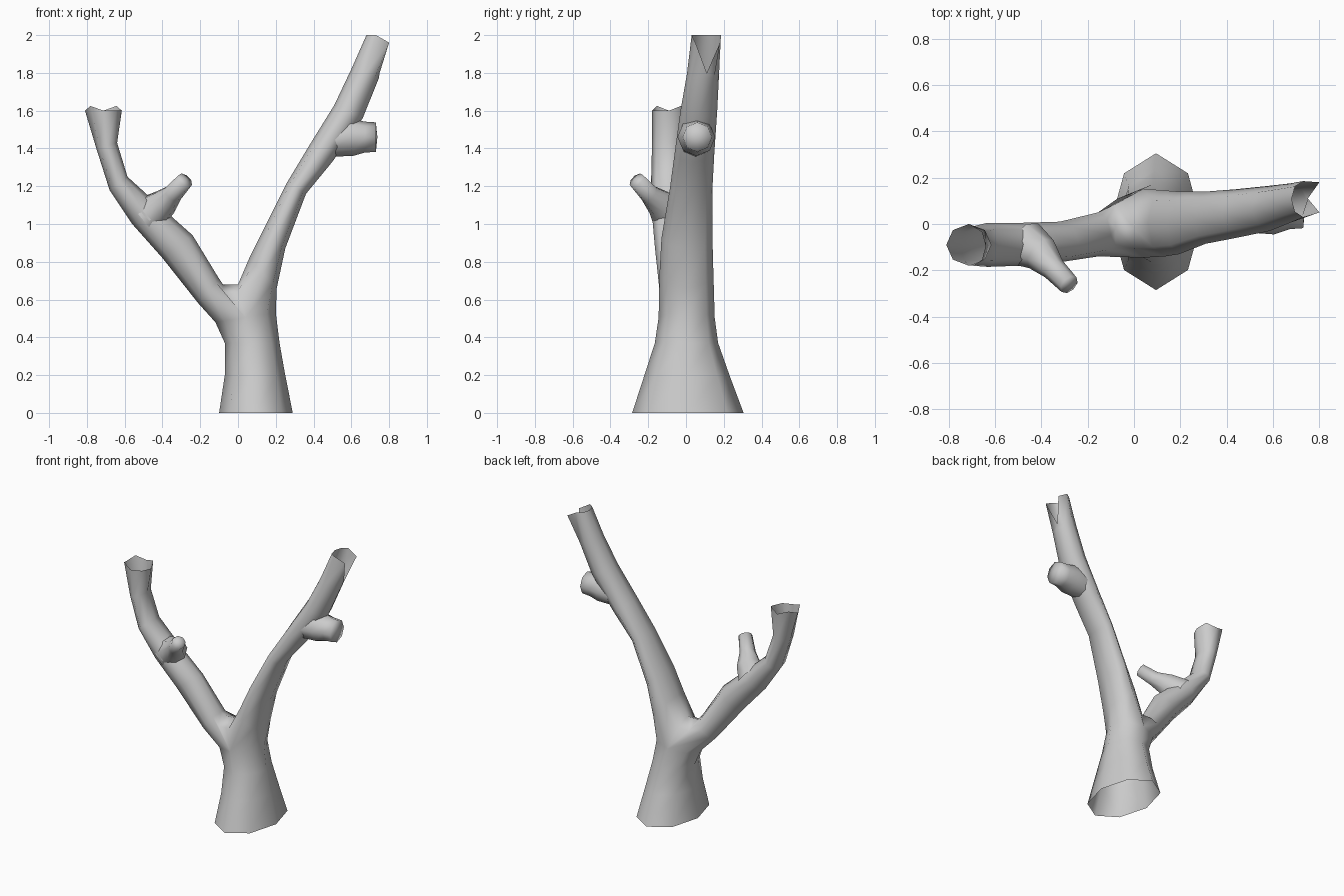
import bpy, bmesh, math
from mathutils import Vector

cube = bpy.data.objects.get("Cube")
if cube:
    bpy.data.objects.remove(cube)

SIDES = 8
bark = bpy.data.materials.new("grey bark")
bark.use_nodes = True
GREY = (0.6, 0.6, 0.6, 1)
bark.diffuse_color = GREY
bark.node_tree.nodes["Principled BSDF"].inputs["Base Color"].default_value = GREY


def finish(bm, name):
    bmesh.ops.recalc_face_normals(bm, faces=bm.faces)
    mesh = bpy.data.meshes.new(name)
    bm.to_mesh(mesh)
    bm.free()
    mesh.materials.append(bark)
    mesh.shade_smooth()
    obj = bpy.data.objects.new(name, mesh)
    bpy.context.collection.objects.link(obj)
    return obj


def ring(bm, xl, zl, xr, zr, y0, y1):
    """Tilted oval ring given by its left and right edge and its depth range."""
    mid = Vector(((xl + xr) / 2, (y0 + y1) / 2, (zl + zr) / 2))
    across = Vector(((xr - xl) / 2, 0, (zr - zl) / 2))
    deep = Vector((0, (y1 - y0) / 2, 0))
    angles = [math.tau * i / SIDES for i in range(SIDES)]
    return [bm.verts.new(mid + across * math.cos(a) + deep * math.sin(a)) for a in angles]


def bridge(bm, a, b):
    for i in range(SIDES):
        j = (i + 1) % SIDES
        bm.faces.new((a[i], a[j], b[j], b[i]))


def grow(bm, loop, rows):
    for row in rows:
        new = ring(bm, *row)
        if loop:
            bridge(bm, loop, new)
        loop = new
    return loop


def stub(name, path, radii):
    """Short tapering side shoot with a closed, slightly domed end."""
    bm = bmesh.new()
    pts = [Vector(p) for p in path]
    loop = None
    for i, (p, r) in enumerate(zip(pts, radii)):
        d = (pts[min(i + 1, len(pts) - 1)] - pts[max(i - 1, 0)]).normalized()
        side = d.cross(Vector((0, 0, 1))).normalized()
        up = side.cross(d)
        angles = [math.tau * k / SIDES for k in range(SIDES)]
        new = [bm.verts.new(p + (side * math.cos(a) + up * math.sin(a)) * r) for a in angles]
        if loop:
            bridge(bm, loop, new)
        loop = new
    tip = bm.verts.new(pts[-1] + d * 0.008)
    for i in range(SIDES):
        bm.faces.new((loop[i], loop[(i + 1) % SIDES], tip))
    return finish(bm, name)


# Flared trunk
bm = bmesh.new()
top = grow(bm, None, [
    (-.10, 0, .29, 0, -.285, .305),
    (-.07, .20, .25, .20, -.22, .23),
    (-.07, .37, .22, .37, -.165, .17),
    (-.12, .48, .20, .53, -.145, .152),
])

# Saddle between the two limbs
left_s, right_s = [[bm.verts.new((x, y, z)) for y, z in ((.085, .64), (-.02, .68), (-.105, .64))]
                   for x in (-.08, 0)]
back, front = top[2], top[6]
bm.faces.new((back, left_s[0], right_s[0]))
bm.faces.new((front, left_s[2], right_s[2]))
for i in range(2):
    bm.faces.new((left_s[i], left_s[i + 1], right_s[i + 1], right_s[i]))

# Tall limb, open and split at its end
tip = grow(bm, top[:3] + right_s + top[6:], [
    (.06, .82, .205, .66, -.14, .145),
    (.14, .98, .25, .87, -.13, .14),
    (.26, 1.22, .36, 1.16, -.085, .14),
    (.38, 1.42, .50, 1.33, -.06, .15),
    (.51, 1.63, .66, 1.56, -.03, .165),
    (.60, 1.82, .745, 1.77, .005, .175),
    (.68, 2.0, .78, 1.98, .03, .185),
])
tip[0].co = (.75, .11, 1.80)
tip[1].co = (.80, .18, 1.96)
tip[7].co = (.80, .05, 1.96)
for i in (2, 3, 5, 6):
    tip[i].co.z = 2.0

# Bent limb, open with an uneven rim
rim = grow(bm, [left_s[1], left_s[0]] + top[2:7] + [left_s[2]], [
    (-.21, .58, -.10, .71, -.14, .05),
    (-.40, .82, -.24, .94, -.165, .01),
    (-.56, 1.0, -.42, 1.10, -.18, .005),
    (-.68, 1.18, -.585, 1.25, -.185, .005),
    (-.75, 1.40, -.64, 1.43, -.18, -.01),
    (-.81, 1.60, -.615, 1.60, -.18, 0),
])
for i in (1, 3, 5):
    rim[i].co.z += .025
finish(bm, "forked_trunk")

# Side shoots
stub("twig", [(-.47, -.085, 1.05), (-.40, -.13, 1.105), (-.345, -.195, 1.16), (-.28, -.262, 1.232)],
     [.105, .08, .052, .045])
stub("broken_knot", [(.47, .05, 1.44), (.60, .055, 1.46), (.67, .06, 1.46), (.73, .06, 1.46)],
     [.085, .10, .082, .078])
